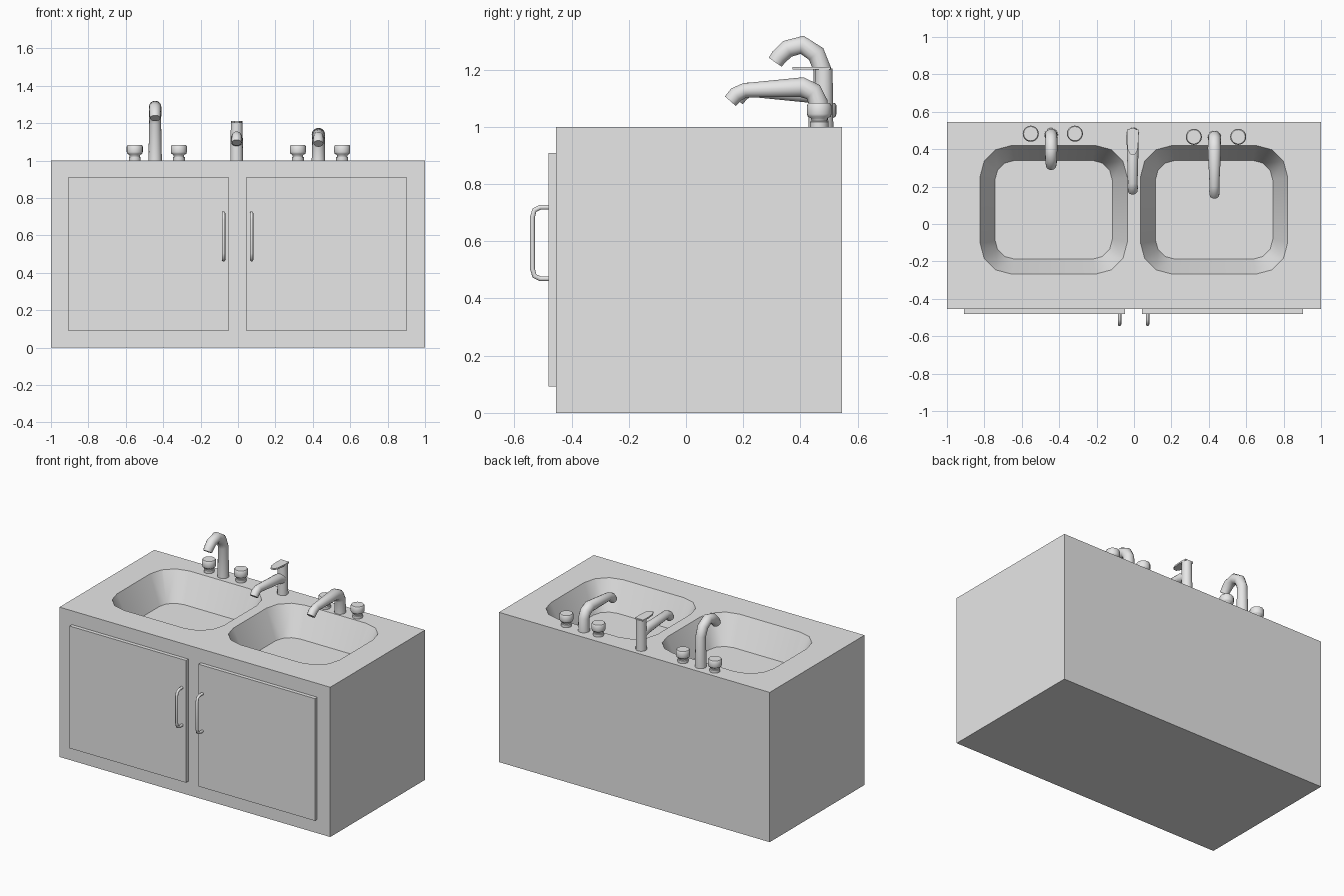
import bpy, bmesh
from math import pi, cos, sin, radians
from mathutils import Vector

cube = bpy.data.objects.get("Cube")
if cube:
    bpy.data.objects.remove(cube, do_unlink=True)

grey = bpy.data.materials.new("plain grey")
grey.use_nodes = True
grey.diffuse_color = (0.8, 0.8, 0.8, 1)
grey.node_tree.nodes["Principled BSDF"].inputs["Base Color"].default_value = (0.8, 0.8, 0.8, 1)


def finish(name, bm):
    """Turn a bmesh into a named, coloured object."""
    bmesh.ops.recalc_face_normals(bm, faces=bm.faces)
    mesh = bpy.data.meshes.new(name)
    bm.to_mesh(mesh)
    bm.free()
    mesh.materials.append(grey)
    obj = bpy.data.objects.new(name, mesh)
    bpy.context.collection.objects.link(obj)
    return obj


def smooth(obj, angle=50):
    bpy.ops.object.select_all(action='DESELECT')
    obj.select_set(True)
    bpy.context.view_layer.objects.active = obj
    bpy.ops.object.shade_smooth_by_angle(angle=radians(angle))


def loft(name, rings):
    """Skin a list of rings of points and cap both ends."""
    bm = bmesh.new()
    loops = [[bm.verts.new(p) for p in ring] for ring in rings]
    n = len(loops[0])
    for a, b in zip(loops, loops[1:]):
        for i in range(n):
            j = (i + 1) % n
            bm.faces.new((a[i], a[j], b[j], b[i]))
    bm.faces.new(loops[0])
    bm.faces.new(loops[-1])
    return finish(name, bm)


def box(name, x0, x1, y0, y1, z0, z1):
    return loft(name, [[(x0, y0, z), (x1, y0, z), (x1, y1, z), (x0, y1, z)]
                       for z in (z0, z1)])


def tube(name, x, path, sides=14):
    """Round tube along (y, z, radius) points in the plane at x."""
    pts = [Vector((x, y, z)) for y, z, r in path]
    rings = []
    for i, p in enumerate(pts):
        ahead = (pts[min(i + 1, len(pts) - 1)] - p).normalized()
        behind = (p - pts[max(i - 1, 0)]).normalized()
        tangent = (ahead + behind).normalized()
        side = Vector((1, 0, 0))
        up = tangent.cross(side)
        r = path[i][2]
        rings.append([p + r * (cos(a) * side + sin(a) * up)
                      for a in (2 * pi * k / sides for k in range(sides))])
    obj = loft(name, rings)
    smooth(obj)
    return obj


def rounded_rect(x0, x1, y0, y1, r, z, steps=3):
    corners = [(x1 - r, y1 - r), (x0 + r, y1 - r), (x0 + r, y0 + r), (x1 - r, y0 + r)]
    return [(cx + r * cos(a), cy + r * sin(a), z)
            for q, (cx, cy) in enumerate(corners)
            for a in ((q + k / steps) * pi / 2 for k in range(steps + 1))]


# Cabinet with two tapered basins cut into the top
cabinet = box("cabinet", -1, 1, -0.455, 0.545, 0, 1)
FLOOR_Z, TOP_Z, TAPER = 0.81, 1.0, 0.08
for x0, x1 in ((-0.824, -0.036), (0.034, 0.822)):
    rings = []
    for z in (FLOOR_Z, TOP_Z + 0.05):
        t = TAPER * (TOP_Z - z) / (TOP_Z - FLOOR_Z)
        rings.append(rounded_rect(x0 + t, x1 - t, -0.268 + t, 0.42 - t, 0.17 - t * 0.8, z))
    cutter = loft("basin_cutter", rings)
    cutter.hide_render = True
    mod = cabinet.modifiers.new("basin", 'BOOLEAN')
    mod.operation = 'DIFFERENCE'
    mod.solver = 'EXACT'
    mod.object = cutter
    bpy.context.view_layer.objects.active = cabinet
    bpy.ops.object.modifier_apply(modifier=mod.name)
    bpy.data.objects.remove(cutter, do_unlink=True)
smooth(cabinet, 40)

# Doors and their bar handles
for side, x0, x1, hx in (("right", -0.908, -0.048, -0.077), ("left", 0.044, 0.904, 0.073)):
    box(side + "_door", x0, x1, -0.48, -0.455, 0.092, 0.908)
    half = [(-0.478, 0.125), (-0.51, 0.125), (-0.53, 0.115), (-0.537, 0.09)]
    path = [(y, 0.594 + d, 0.009) for y, d in half]
    path += [(y, 0.594 - d, 0.009) for y, d in reversed(half)]
    tube(side + "_handle", hx, path, 10)

# Tall arched faucet
tube("tall_faucet", -0.443, [
    (0.477, 1.0, 0.036), (0.477, 1.2, 0.032), (0.455, 1.255, 0.033),
    (0.406, 1.287, 0.033), (0.355, 1.273, 0.032), (0.325, 1.245, 0.03),
    (0.312, 1.226, 0.028)])

# Low straight faucet
tube("low_faucet", 0.43, [
    (0.463, 1.0, 0.036), (0.463, 1.085, 0.034), (0.445, 1.122, 0.034),
    (0.405, 1.139, 0.036), (0.205, 1.128, 0.026), (0.175, 1.113, 0.028),
    (0.155, 1.09, 0.026)])

# Middle mixer: column, spout and flat lever
tube("mixer_column", -0.007, [
    (0.482, 1.0, 0.034), (0.482, 1.15, 0.032), (0.482, 1.205, 0.031)])
tube("mixer_spout", -0.007, [
    (0.482, 1.1, 0.032), (0.43, 1.116, 0.032), (0.22, 1.13, 0.026),
    (0.195, 1.117, 0.028), (0.178, 1.095, 0.026)])
lever_half = [(0.03, 0.505), (0.031, 0.45), (0.026, 0.395), (0.012, 0.372)]
outline = lever_half + [(-x, y) for x, y in reversed(lever_half)]
loft("mixer_lever", [[(x - 0.007, y, z) for x, y in outline] for z in (1.2, 1.21)])

# Round tap knobs, a pair beside each outer faucet
for name, x, y in (("tall_right", -0.552, 0.483), ("tall_left", -0.316, 0.483),
                   ("low_right", 0.32, 0.466), ("low_left", 0.557, 0.466)):
    tube(name + "_knob", x, [
        (y, 1.0, 0.032), (y, 1.018, 0.032), (y, 1.02, 0.027), (y, 1.03, 0.029),
        (y, 1.036, 0.04), (y, 1.045, 0.043), (y, 1.075, 0.043), (y, 1.083, 0.038)], 20)
